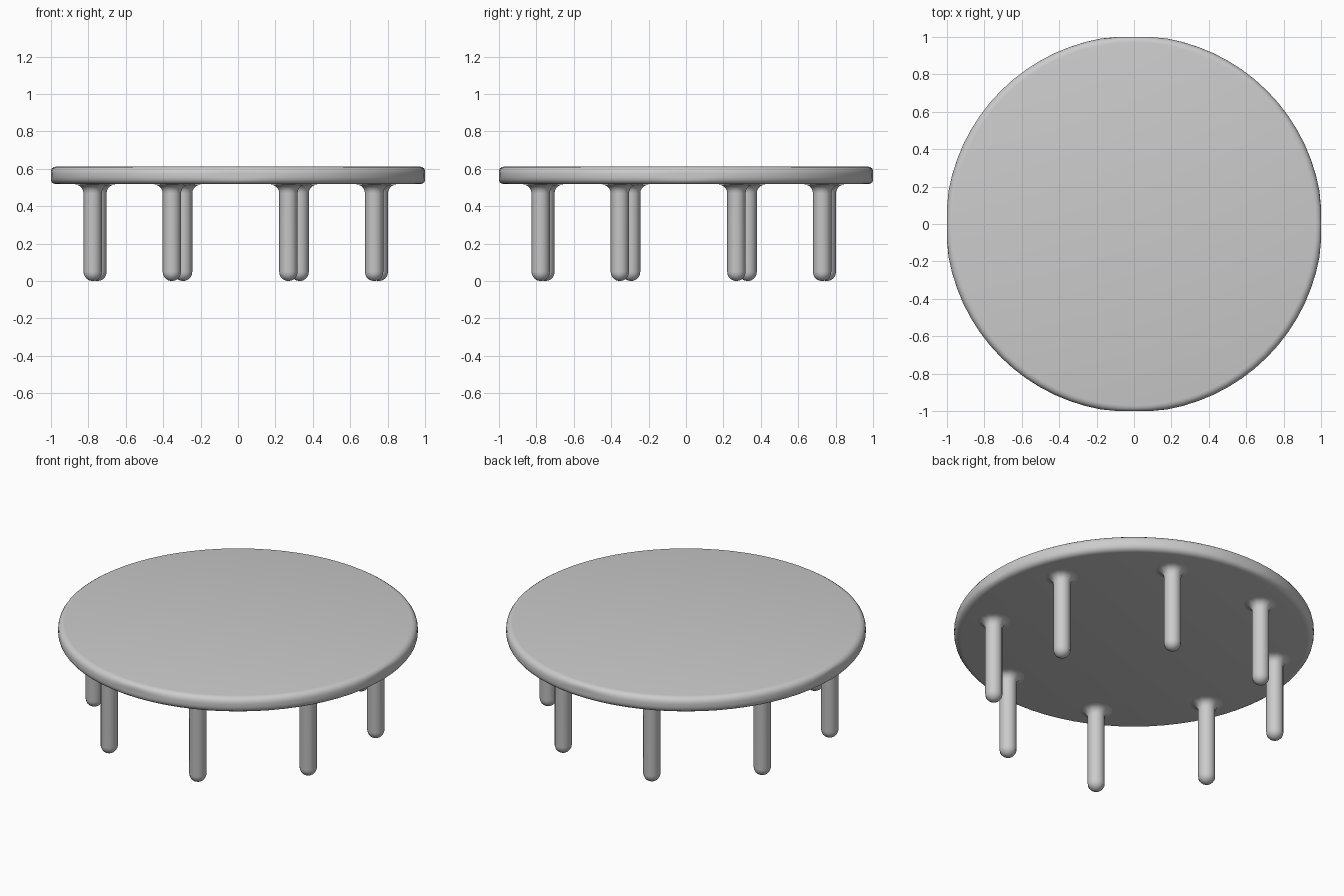
import bpy
import bmesh
import math

cube = bpy.data.objects.get("Cube")
if cube:
    bpy.data.objects.remove(cube, do_unlink=True)

grey = bpy.data.materials.new("plain grey")
grey.use_nodes = True
colour = (0.6, 0.6, 0.6, 1)
grey.diffuse_color = colour
grey.node_tree.nodes["Principled BSDF"].inputs["Base Color"].default_value = colour


def lathe(name, profile, sides, location=(0, 0, 0), limit=None):
    """Turn a (radius, height) profile around z; zero radius closes an end."""
    bm = bmesh.new()
    rings = []
    for r, z in profile:
        if r == 0:
            rings.append([bm.verts.new((0, 0, z))] * sides)
            continue
        ring = []
        for i in range(sides):
            a = math.tau * i / sides
            x, y = r * math.cos(a), r * math.sin(a)
            if limit:
                x, y = (max(-limit, min(limit, v)) for v in (x, y))
            ring.append(bm.verts.new((x, y, z)))
        rings.append(ring)
    for low, high in zip(rings, rings[1:]):
        for i in range(sides):
            j = (i + 1) % sides
            corners = dict.fromkeys((low[i], low[j], high[j], high[i]))
            bm.faces.new(list(corners))
    bmesh.ops.recalc_face_normals(bm, faces=bm.faces)
    mesh = bpy.data.meshes.new(name)
    bm.to_mesh(mesh)
    bm.free()
    mesh.materials.append(grey)
    obj = bpy.data.objects.new(name, mesh)
    obj.location = location
    bpy.context.collection.objects.link(obj)
    bpy.ops.object.select_all(action="DESELECT")
    obj.select_set(True)
    bpy.context.view_layer.objects.active = obj
    bpy.ops.object.shade_smooth_by_angle(angle=math.radians(40))
    return obj


def arc(r, z, radius, start, end, steps):
    """Profile points along a quarter turn, angles in degrees."""
    angles = [math.radians(start + (end - start) * i / steps) for i in range(steps + 1)]
    return [(r + radius * math.cos(a), z + radius * math.sin(a)) for a in angles]


# Round top with a softened rim
BOTTOM, TOP, ROUND = 0.518, 0.612, 0.036
rim = 1.007 - ROUND
lathe("table_top",
      [(0, BOTTOM)]
      + arc(rim, BOTTOM + ROUND, ROUND, -90, 0, 4)
      + arc(rim, TOP - ROUND, ROUND, 0, 90, 4)
      + [(0, TOP)], 72, limit=1.0)

# Rounded leg that flares into the underside
LEG, FLARE = 0.049, 0.045
leg_profile = ([(0, 0.005)]
               + arc(0, 0.005 + LEG, LEG, -70, 0, 4)
               + arc(LEG + FLARE, BOTTOM - FLARE + 0.002, FLARE, 180, 90, 5)
               + [(0, BOTTOM + 0.01)])

# Ring of eight legs, slightly turned
for k in range(8):
    a = math.radians(20.2 + 45 * k)
    lathe(f"leg_{k + 1}", leg_profile, 12,
          (0.815 * math.cos(a) - 0.012, 0.815 * math.sin(a) - 0.012, -0.005))
